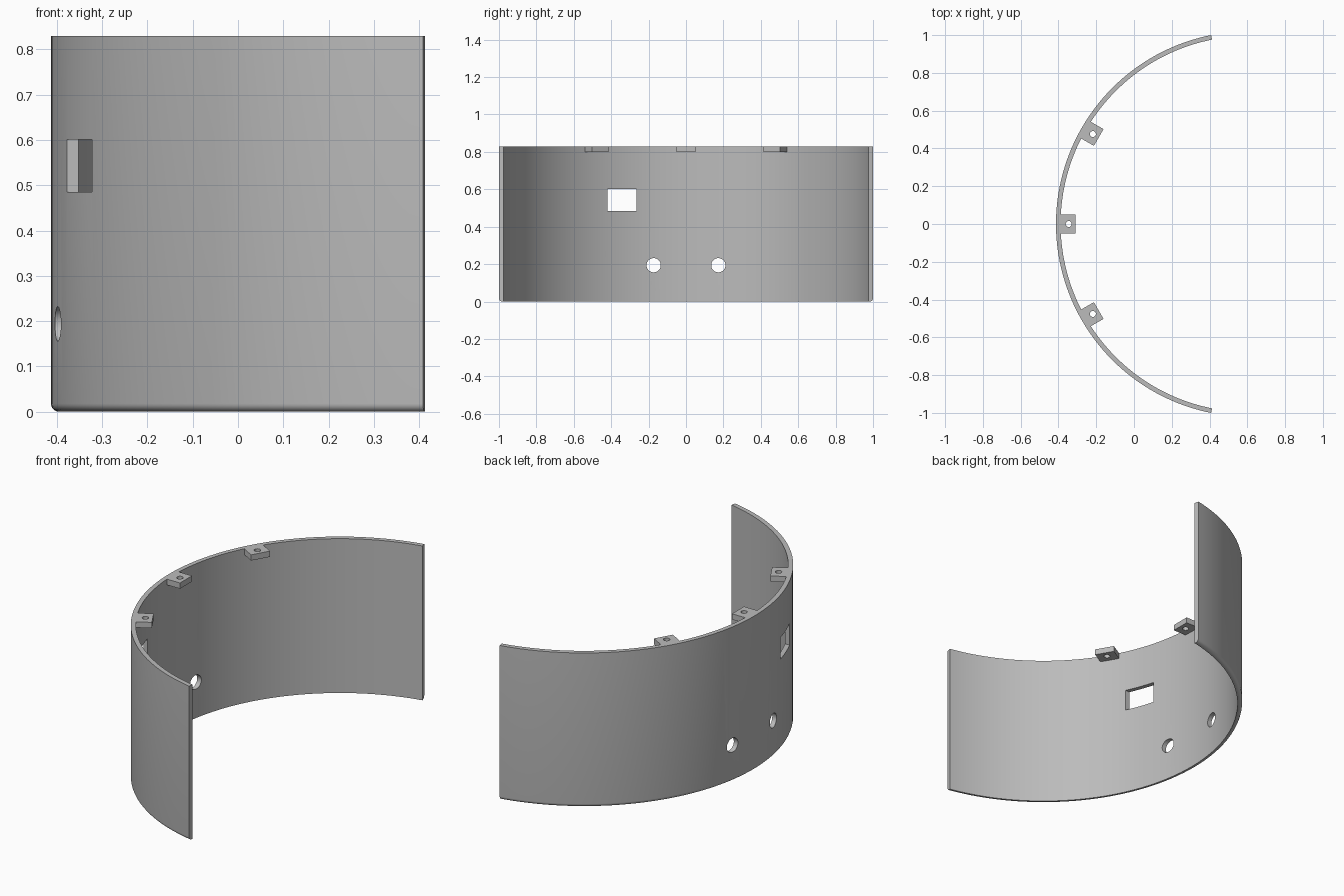
import bpy, bmesh, math
from mathutils import Matrix, Vector

if "Cube" in bpy.data.objects:
    bpy.data.objects.remove(bpy.data.objects["Cube"])

CX, R_OUT, R_IN, HEIGHT = 0.6065, 1.0195, 0.995, 0.83
HALF_ARC = math.radians(78.8)
FILLET = 0.018

grey = bpy.data.materials.new("plain grey")
grey.use_nodes = True
colour = (0.5, 0.5, 0.5, 1)
grey.diffuse_color = colour
grey.node_tree.nodes["Principled BSDF"].inputs["Base Color"].default_value = colour


def finish(name, bm):
    bmesh.ops.recalc_face_normals(bm, faces=bm.faces)
    mesh = bpy.data.meshes.new(name)
    bm.to_mesh(mesh)
    bm.free()
    mesh.materials.append(grey)
    ob = bpy.data.objects.new(name, mesh)
    bpy.context.collection.objects.link(ob)
    return ob


def box(name, centre, size):
    bm = bmesh.new()
    bmesh.ops.create_cube(bm, size=1, matrix=Matrix.Translation(centre) @ Matrix.Diagonal((*size, 1)))
    return finish(name, bm)


def rod(name, centre, radius, length, axis="Z"):
    bm = bmesh.new()
    turn = Matrix.Rotation(math.pi / 2, 4, "Y") if axis == "X" else Matrix()
    bmesh.ops.create_cone(bm, cap_ends=True, segments=32, radius1=radius, radius2=radius,
                          depth=length, matrix=Matrix.Translation(centre) @ turn)
    return finish(name, bm)


def cut(ob, cutter):
    mod = ob.modifiers.new("cut", "BOOLEAN")
    mod.operation, mod.solver, mod.object = "DIFFERENCE", "EXACT", cutter
    bpy.context.view_layer.objects.active = ob
    bpy.ops.object.modifier_apply(modifier=mod.name)
    bpy.data.objects.remove(cutter)


def smooth(ob):
    bpy.ops.object.select_all(action="DESELECT")
    ob.select_set(True)
    bpy.context.view_layer.objects.active = ob
    bpy.ops.object.shade_smooth_by_angle(angle=math.radians(30))


# Curved wall: profile with a rounded lower outer edge, swept along the arc
profile = [(R_IN, 0), (R_IN, HEIGHT), (R_OUT, HEIGHT)]
for i in range(7):
    a = i / 6 * math.pi / 2
    profile.append((R_OUT - FILLET * (1 - math.cos(a)), FILLET * (1 - math.sin(a))))
bm = bmesh.new()
start = Matrix.Rotation(-HALF_ARC, 3, "Z")
verts = [bm.verts.new(start @ Vector((-r, 0, z))) for r, z in profile]
face = bm.faces.new(verts)
swept = bmesh.ops.spin(bm, geom=[face, *face.edges, *verts], cent=(0, 0, 0), axis=(0, 0, 1),
                       angle=2 * HALF_ARC, steps=96)
# Close the starting end if the sweep has consumed it
open_edges = [e for e in bm.edges if e.is_boundary]
if open_edges:
    bmesh.ops.holes_fill(bm, edges=open_edges, sides=0)
bmesh.ops.translate(bm, verts=bm.verts, vec=(CX, 0, 0))
wall = finish("curved_wall", bm)

# Rectangular window and two round ports, all cut straight along x
cut(wall, box("window_cutter", (-0.35, -0.3425, 0.543), (0.4, 0.155, 0.116)))
for side in (-1, 1):
    cut(wall, rod("port_cutter", (-0.38, side * 0.173, 0.194), 0.038, 0.3, "X"))
smooth(wall)

# Screw tabs inside the top rim
for name, degrees in (("front_tab", 30), ("middle_tab", 0), ("back_tab", -30)):
    inner, outer, thick = 0.916, 0.997, 0.031
    tab = box(name, (-(inner + outer) / 2, 0, HEIGHT - thick / 2), (outer - inner, 0.102, thick))
    cut(tab, rod("screw_cutter", (-0.952, 0, HEIGHT), 0.016, 0.2))
    tab.data.transform(Matrix.Translation((CX, 0, 0)) @ Matrix.Rotation(math.radians(degrees), 4, "Z"))
    smooth(tab)
